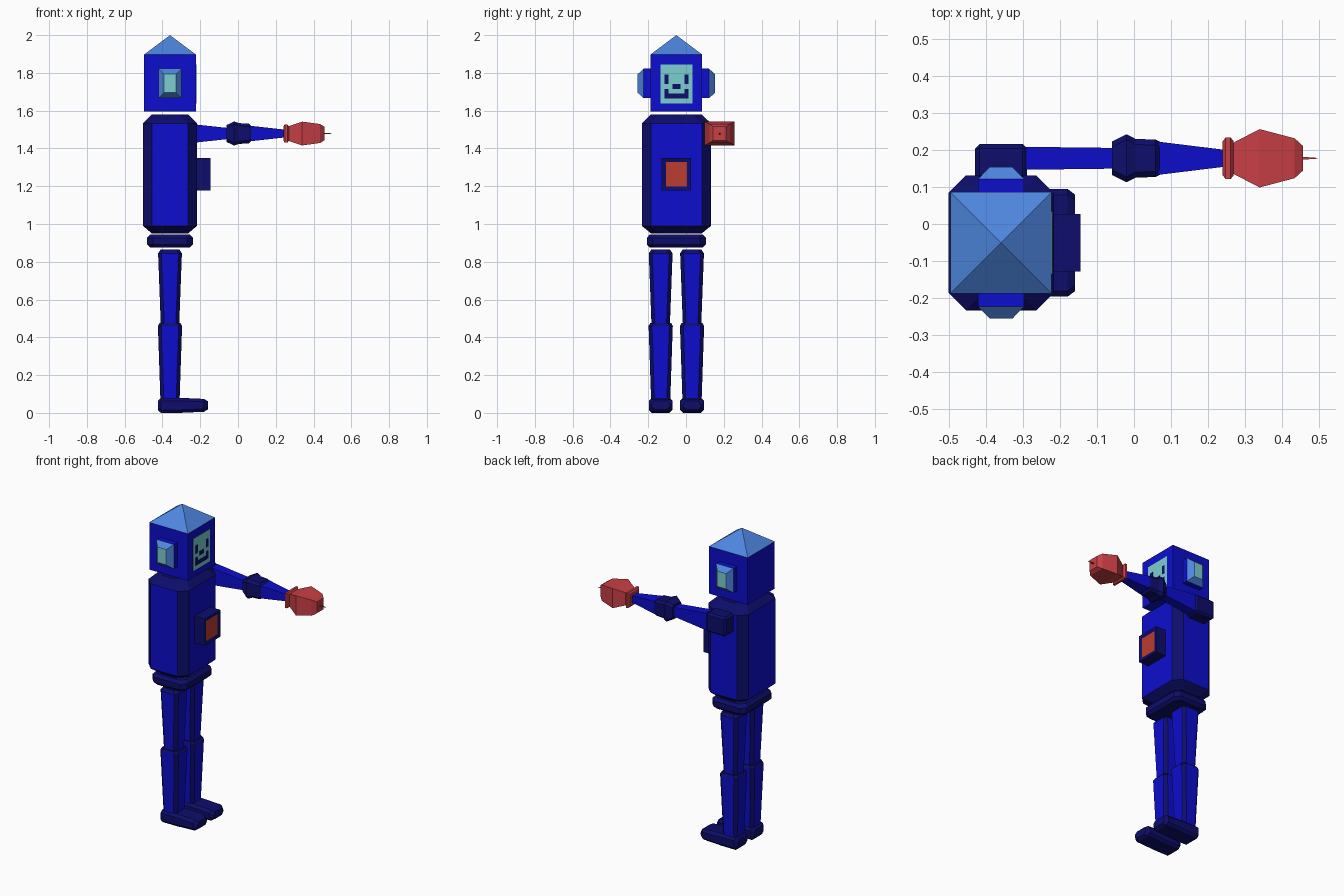
import bpy, bmesh
from mathutils import Vector

if "Cube" in bpy.data.objects:
    bpy.data.objects.remove(bpy.data.objects["Cube"])


def mat(name, r, g, b):
    m = bpy.data.materials.new(name)
    m.diffuse_color = (r, g, b, 1)
    m.use_nodes = True
    m.node_tree.nodes["Principled BSDF"].inputs["Base Color"].default_value = m.diffuse_color
    return m


BLUE = mat("bright blue", 0.004, 0.004, 0.62)
NAVY = mat("navy", 0.004, 0.004, 0.15)
SKY = mat("sky blue", 0.075, 0.24, 0.74)
TEAL = mat("pale teal", 0.2, 0.62, 0.63)
RED = mat("glove red", 0.58, 0.05, 0.06)
PANEL = mat("panel red", 0.5, 0.045, 0.03)

CX, CY = -0.36, -0.051      # body axis
AY, AZ = 0.178, 1.479       # arm axis


def ring_points(hu, hv, c):
    if not c:
        return [(-hu, -hv), (hu, -hv), (hu, hv), (-hu, hv)]
    return [(-hu + c, -hv), (hu - c, -hv), (hu, -hv + c), (hu, hv - c),
            (hu - c, hv), (-hu + c, hv), (-hu, hv - c), (-hu, -hv + c)]


def loft(name, axis, centre, rings, mats, rule=None, c=0):
    """Join rectangular rings (position, half u, half v) along an axis."""
    place = {'x': lambda t, u, v: (t, u, v),
             'y': lambda t, u, v: (v, t, u),
             'z': lambda t, u, v: (u, v, t)}[axis]
    bm = bmesh.new()
    loops = [[bm.verts.new(place(t, centre[0] + u, centre[1] + v))
              for u, v in ring_points(hu, hv, c)] for t, hu, hv in rings]
    n = len(loops[0])
    for a, b in zip(loops, loops[1:]):
        for i in range(n):
            j = (i + 1) % n
            bm.faces.new((a[i], a[j], b[j], b[i]))
    bm.faces.new(loops[0][::-1])
    bm.faces.new(loops[-1])
    bmesh.ops.recalc_face_normals(bm, faces=bm.faces)
    return finish(name, bm, mats, rule)


def finish(name, bm, mats, rule=None):
    bm.normal_update()
    if rule:
        for f in bm.faces:
            f.material_index = rule(f.normal)
    me = bpy.data.meshes.new(name)
    bm.to_mesh(me)
    bm.free()
    for m in mats:
        me.materials.append(m)
    ob = bpy.data.objects.new(name, me)
    bpy.context.collection.objects.link(ob)
    return ob


def box(name, x, y, z, m, bevel=0):
    bm = bmesh.new()
    bmesh.ops.create_cube(bm, size=1)
    for v in bm.verts:
        v.co = Vector([(a + b) / 2 + k * (b - a) for k, (a, b) in zip(v.co, (x, y, z))])
    if bevel:
        bmesh.ops.bevel(bm, geom=bm.edges[:], offset=bevel, segments=1, affect='EDGES')
    return finish(name, bm, [m])


# flat upright sides are blue, chamfers and caps navy
def trim(n):
    return 0 if max(abs(n.x), abs(n.y)) > 0.97 else 1


# torso and waist
loft("torso", 'z', (CX, CY),
     [(0.95, 0.096, 0.134), (0.99, 0.143, 0.183), (1.533, 0.143, 0.183), (1.58, 0.096, 0.134)],
     [BLUE, NAVY], trim, c=0.048)
loft("waist", 'z', (CX, CY),
     [(0.875, 0.105, 0.14), (0.892, 0.121, 0.156), (0.927, 0.121, 0.156), (0.945, 0.105, 0.14)],
     [NAVY], c=0.03)

# legs and feet
for side, s in (("right", -1), ("left", 1)):
    y = CY + s * 0.083
    loft(side + "_thigh", 'z', (CX, y),
         [(0.472, 0.049, 0.049), (0.845, 0.063, 0.063), (0.864, 0.05, 0.05)],
         [BLUE, NAVY], trim, c=0.018)
    loft(side + "_shin", 'z', (CX, y),
         [(0.075, 0.051, 0.051), (0.46, 0.064, 0.064), (0.475, 0.056, 0.056)],
         [BLUE, NAVY], trim, c=0.018)
    loft(side + "_foot", 'x', (y, 0.04),
         [(-0.423, 0.048, 0.026), (-0.408, 0.063, 0.04), (-0.31, 0.063, 0.04),
          (-0.18, 0.063, 0.034), (-0.16, 0.048, 0.022)], [NAVY], c=0.016)

# chest box with a red inset panel
bm = bmesh.new()
bmesh.ops.create_cube(bm, size=1)
for v in bm.verts:
    v.co = Vector((-0.182 + v.co.x * 0.075, CY + v.co.y * 0.156, 1.263 + v.co.z * 0.172))
bm.normal_update()
front = [f for f in bm.faces if f.normal.x > 0.9]
bmesh.ops.inset_region(bm, faces=front, thickness=0.031, depth=0)
front[0].material_index = 1
for v in front[0].verts:
    v.co.x -= 0.006
finish("chest_panel", bm, [NAVY, PANEL])

# head and pyramid roof
box("head", (CX - 0.137, CX + 0.137), (CY - 0.137, CY + 0.137), (1.595, 1.897), BLUE)
bm = bmesh.new()
base = [bm.verts.new((CX + u, CY + v, 1.897)) for u, v in ring_points(0.137, 0.137, 0)]
apex = bm.verts.new((CX, CY, 2.0))
for i in range(4):
    bm.faces.new((base[i], base[(i + 1) % 4], apex))
bm.faces.new(base[::-1])
finish("roof", bm, [SKY])

# pixel face on an 8 by 8 grid
FX, FW, FH, FTOP = CX + 0.137, 0.0212, 0.0257, 1.844
FLEFT = CY - 4 * FW


def plate(name, c0, c1, r0, r1, depth, m):
    box(name, (FX - 0.002, FX + depth), (FLEFT + c0 * FW, FLEFT + c1 * FW),
        (FTOP - r1 * FH, FTOP - r0 * FH), m)


plate("face_screen", 0, 8, 0, 8, 0.002, TEAL)
for name, c0, c1, r0, r1 in (("right_eye", 1, 2, 2, 4), ("left_eye", 6, 7, 2, 4),
                             ("nose", 3, 5, 4, 5), ("mouth", 1, 7, 6, 7),
                             ("right_smile", 1, 2, 5, 6), ("left_smile", 6, 7, 5, 6)):
    plate(name, c0, c1, r0, r1, 0.004, NAVY)

# ears: block, tapered rim and teal end
for side, s in (("right", -1), ("left", 1)):
    loft(side + "_ear_block", 'y', (1.744, CX),
         [(CY + s * 0.137, 0.078, 0.062), (CY + s * 0.173, 0.078, 0.062)], [BLUE])
    loft(side + "_ear_rim", 'y', (1.744, CX),
         [(CY + s * 0.173, 0.078, 0.062), (CY + s * 0.205, 0.049, 0.031)],
         [SKY, TEAL], lambda n, s=s: 1 if n.y * s > 0.95 else 0)

# outstretched arm
box("shoulder", (-0.43, -0.29), (0.12, 0.217), (1.418, 1.54), NAVY, 0.012)
loft("upper_arm", 'x', (AY, AZ), [(-0.292, 0.031, 0.055), (-0.05, 0.028, 0.029)], [BLUE])
loft("elbow", 'x', (AY, AZ),
     [(-0.06, 0.045, 0.045), (-0.02, 0.065, 0.064), (0.005, 0.052, 0.055),
      (0.058, 0.051, 0.052), (0.07, 0.045, 0.04)], [NAVY], c=0.015)
loft("forearm", 'x', (AY, AZ), [(0.065, 0.045, 0.041), (0.245, 0.023, 0.021)], [BLUE])
loft("cuff", 'x', (AY, AZ),
     [(0.24, 0.046, 0.038), (0.248, 0.056, 0.048), (0.262, 0.056, 0.048), (0.27, 0.046, 0.038)],
     [RED])
loft("fist", 'x', (AY, AZ),
     [(0.265, 0.04, 0.038), (0.34, 0.079, 0.063), (0.435, 0.054, 0.05), (0.457, 0.034, 0.036)],
     [RED])
loft("fist_spike", 'x', (AY, AZ), [(0.455, 0.004, 0.004), (0.497, 0.001, 0.001)], [RED])
